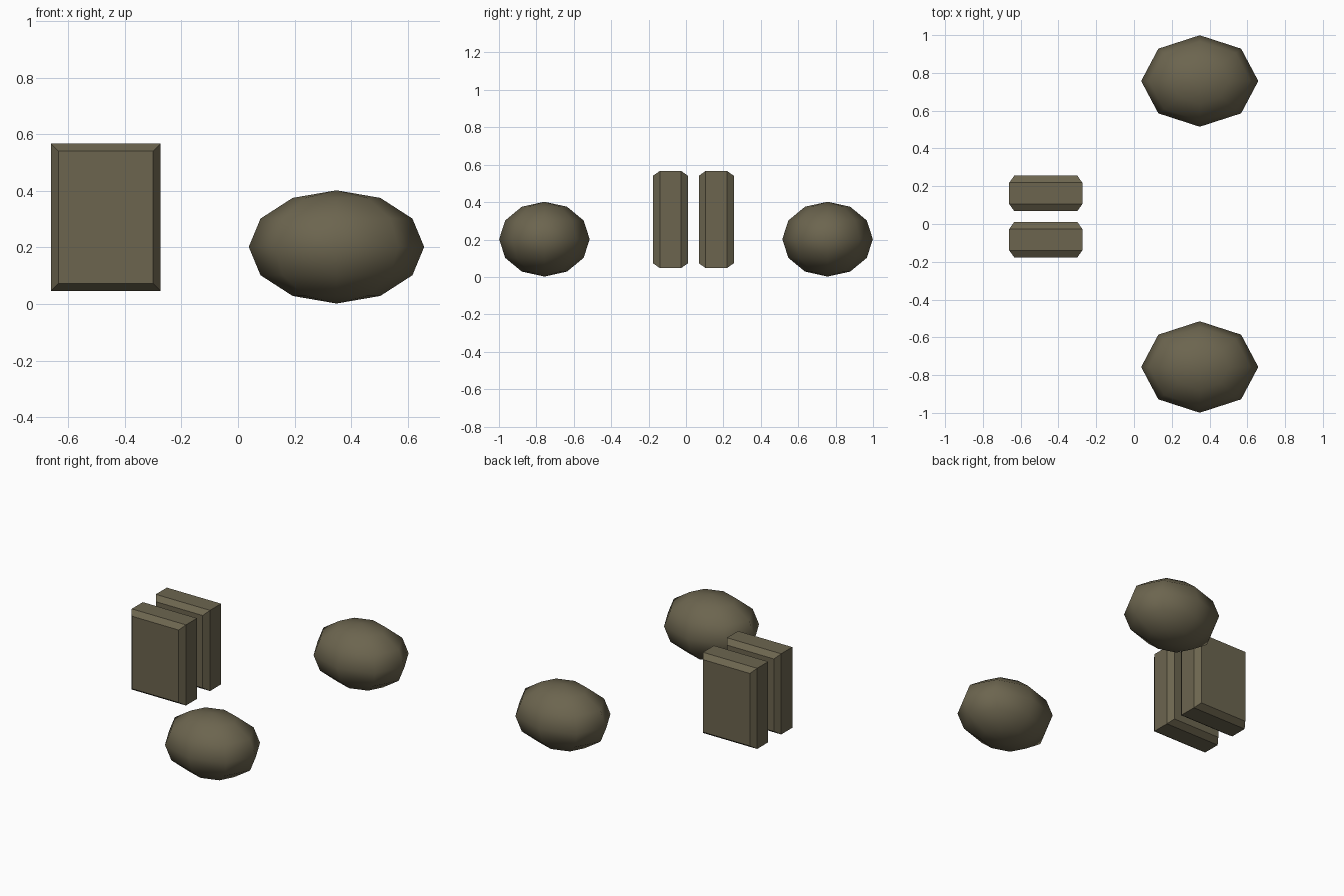
import bpy
import bmesh
from mathutils import Matrix, Vector

cube = bpy.data.objects.get("Cube")
if cube:
    bpy.data.objects.remove(cube, do_unlink=True)

colour = (0.15, 0.13, 0.078, 1)
mat = bpy.data.materials.new("olive brown")
mat.use_nodes = True
mat.diffuse_color = colour
mat.node_tree.nodes["Principled BSDF"].inputs["Base Color"].default_value = colour


def add_object(name, bm, location, smooth):
    mesh = bpy.data.meshes.new(name)
    for face in bm.faces:
        face.smooth = smooth
    bm.to_mesh(mesh)
    bm.free()
    mesh.materials.append(mat)
    obj = bpy.data.objects.new(name, mesh)
    obj.location = location
    bpy.context.collection.objects.link(obj)


# Low-poly ellipsoids, mirrored front to back
for name, side in (("front_pod", -1), ("back_pod", 1)):
    bm = bmesh.new()
    bmesh.ops.create_uvsphere(bm, u_segments=8, v_segments=6, radius=1,
                              matrix=Matrix.Diagonal((0.31, 0.242, 0.2, 1)))
    add_object(name, bm, (0.348, side * 0.757, 0.202), True)

# Upright slabs with chamfered front and back faces
chamfer = 0.037
thickness = 0.187
for name, y in (("front_slab", -0.083), ("back_slab", 0.162)):
    bm = bmesh.new()
    size = (0.387, thickness - 2 * chamfer, 0.52, 1)
    bmesh.ops.create_cube(bm, size=1, matrix=Matrix.Diagonal(size))
    bm.normal_update()
    ends = [f for f in bm.faces if abs(f.normal.dot(Vector((0, 1, 0)))) > 0.9]
    bmesh.ops.inset_individual(bm, faces=ends, thickness=chamfer, depth=chamfer)
    add_object(name, bm, (-0.467, y, 0.307), False)
